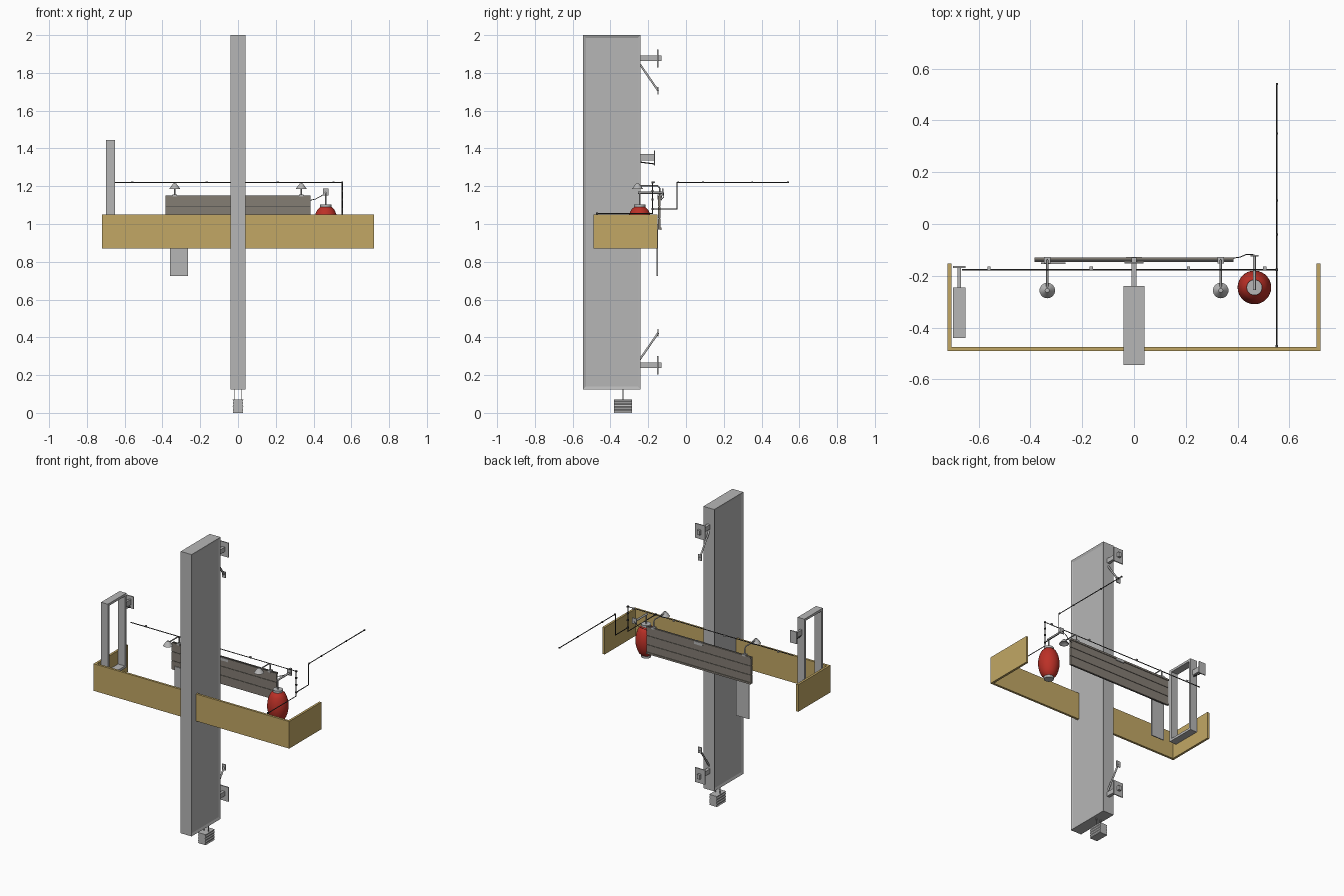
import bpy, bmesh, math
from mathutils import Vector

cube = bpy.data.objects.get("Cube")
if cube:
    bpy.data.objects.remove(cube, do_unlink=True)


def material(name, rgb):
    m = bpy.data.materials.new(name)
    m.use_nodes = True
    m.diffuse_color = (*rgb, 1)
    m.node_tree.nodes["Principled BSDF"].inputs["Base Color"].default_value = (*rgb, 1)
    return m


GREY = material("grey metal", (0.47, 0.47, 0.47))
GOLD = material("ochre board", (0.54, 0.39, 0.13))
BROWN = material("weathered wood", (0.23, 0.205, 0.175))
RED = material("lantern red", (0.50, 0.03, 0.02))
DARK = material("dark conduit", (0.05, 0.05, 0.05))


def finish(name, bm, mat, smooth=False):
    bmesh.ops.recalc_face_normals(bm, faces=bm.faces)
    me = bpy.data.meshes.new(name)
    bm.to_mesh(me)
    bm.free()
    me.materials.append(mat)
    ob = bpy.data.objects.new(name, me)
    bpy.context.collection.objects.link(ob)
    if smooth:
        bpy.ops.object.select_all(action='DESELECT')
        ob.select_set(True)
        bpy.context.view_layer.objects.active = ob
        bpy.ops.object.shade_smooth_by_angle(angle=math.radians(35))
    return ob


def box_mesh(x, y, z):
    """Box spanning the three (low, high) ranges."""
    bm = bmesh.new()
    bmesh.ops.create_cube(bm, size=1)
    for v in bm.verts:
        v.co = Vector([(a + b) / 2 + c * (b - a) for c, (a, b) in zip(v.co, (x, y, z))])
    return bm


def box(name, x, y, z, mat):
    return finish(name, box_mesh(x, y, z), mat)


def extrude(name, points, offset, mat):
    """Closed outline of 3D points extruded along an offset."""
    bm = bmesh.new()
    face = bm.faces.new([bm.verts.new(p) for p in points])
    new = bmesh.ops.extrude_face_region(bm, geom=[face])["geom"]
    bmesh.ops.translate(bm, vec=offset, verts=[g for g in new if isinstance(g, bmesh.types.BMVert)])
    return finish(name, bm, mat)


def pipe(name, points, radius, mat, sides=2):
    cu = bpy.data.curves.new(name, 'CURVE')
    cu.dimensions = '3D'
    cu.bevel_depth = radius
    cu.bevel_resolution = sides
    cu.use_fill_caps = True
    sp = cu.splines.new('POLY')
    sp.points.add(len(points) - 1)
    for p, co in zip(sp.points, points):
        p.co = (*co, 1)
    cu.materials.append(mat)
    ob = bpy.data.objects.new(name, cu)
    bpy.context.collection.objects.link(ob)
    return ob


def lathe(name, profile, x, y, mat, steps=24):
    """Spin a (radius, z) profile about a vertical axis."""
    bm = bmesh.new()
    vs = [bm.verts.new((x + r, y, z)) for r, z in profile]
    es = [bm.edges.new(pair) for pair in zip(vs, vs[1:])]
    bmesh.ops.spin(bm, geom=vs + es, cent=(x, y, 0), axis=(0, 0, 1),
                   angle=math.tau, steps=steps)
    bmesh.ops.remove_doubles(bm, verts=bm.verts, dist=1e-5)
    return finish(name, bm, mat, True)


# Tall blade sign with a recessed panel on each broad side
bm = box_mesh((-0.04, 0.04), (-0.545, -0.24), (0.125, 2))
bm.normal_update()
sides = [f for f in bm.faces if abs(f.normal.x) > 0.9]
bmesh.ops.inset_individual(bm, faces=sides, thickness=0.022)
for f in sides:
    for v in f.verts:
        v.co.x *= 0.85
finish("blade_sign", bm, GREY)

# Ribbed block hanging under the blade
teeth = [(0.028 - 0.004 * (i % 2), 0.07 * i / 8) for i in range(9)]
outline = [(r, -0.38, z) for r, z in teeth] + [(-r, -0.38, z) for r, z in reversed(teeth)]
extrude("hanging_block", outline, (0, 0.095, 0), GREY)
for x in (-0.017, 0.017):
    box("block_hanger", (x - 0.002, x + 0.002), (-0.335, -0.331), (0.065, 0.13), GREY)

# U-shaped fascia: front board with two returns
w, f, b, t = 0.72, -0.49, -0.152, 0.015
extrude("fascia", [(x, y, 0.87) for x, y in (
    (-w, b), (-w, f), (w, f), (w, b), (w - t, b), (w - t, f + t),
    (t - w, f + t), (t - w, b))], (0, 0, 0.18), GOLD)

# Plank sign board with back battens
plank = 0.06
for i in range(3):
    z = 0.97 + i * plank
    box("sign_plank", (-0.385, 0.385), (-0.147, -0.134), (z + 0.002, z + plank - 0.001), BROWN)
box("plank_backing", (-0.383, 0.383), (-0.144, -0.137), (0.97, 1.15), DARK)
for z in (0.975, 1.145):
    box("board_rail", (-0.385, 0.385), (-0.136, -0.13), (z - 0.006, z + 0.006), BROWN)
box("board_clip", (-0.03, 0.03), (-0.15, -0.128), (1.13, 1.149), GREY)

# Flat plate hanging below the board
box("hanging_plate", (-0.36, -0.265), (-0.155, -0.149), (0.725, 1.0), GREY)

# Gooseneck lamps
for x in (-0.335, 0.335):
    lathe("lamp_shade", [(0, 1.216), (0.008, 1.214), (0.03, 1.185), (0.027, 1.185), (0, 1.208)],
          x, -0.257, GREY)
    pipe("lamp_arm", [(x, -0.14, 1.14), (x, -0.14, 1.19), (x, -0.15, 1.203),
                      (x, -0.24, 1.203), (x, -0.257, 1.21)], 0.004, GREY)
    box("lamp_base", (x - 0.012, x + 0.012), (-0.152, -0.128), (1.145, 1.157), GREY)

# Lantern with caps and ribs
lx, ly = 0.465, -0.245
body = [(0.03 + 0.035 * math.sin(math.pi * i / 14) ** 0.6, 0.9 + 0.19 * i / 14) for i in range(15)]
lathe("lantern_body", [(0, 0.9)] + body + [(0, 1.09)], lx, ly, RED, 28)
for z in (0.885, 1.087):
    lathe("lantern_cap", [(0, z), (0.03, z), (0.03, z + 0.017), (0, z + 0.017)], lx, ly, GREY)
pipe("lantern_hanger", [(lx, ly, 1.1), (lx, ly, 1.165)], 0.004, GREY)
pipe("lantern_arm", [(lx, -0.255, 1.165), (lx, -0.122, 1.165)], 0.006, GREY)
box("lantern_wall_plate", (lx - 0.015, lx + 0.015), (-0.126, -0.12), (1.15, 1.187), GREY)
pipe("lantern_wire", [(0.38, -0.132, 1.125), (0.41, -0.128, 1.132), (0.435, -0.117, 1.145),
                      (lx, -0.119, 1.165)], 0.0018, DARK)

# Conduit runs with couplings
cx, cy, top = 0.552, -0.177, 1.22
pipe("conduit_main", [(-0.665, cy, top), (cx, cy, top), (cx, cy, 1.055), (cx, -0.475, 1.055)],
     0.003, DARK)
pipe("conduit_branch", [(cx, cy, 1.08), (cx, -0.048, 1.08), (cx, -0.048, top), (cx, 0.54, top)],
     0.003, DARK)


def coupling(x, y, z, s=0.005):
    box("conduit_coupling", (x - s, x + s), (y - s, y + s), (z - s, z + s), DARK)


for x in (-0.56, -0.165, 0.21, 0.505):
    box("conduit_clip", (x - 0.006, x + 0.006), (cy, cy + 0.013), (top - 0.004, top + 0.005), GREY)
for z in (1.08, 1.13, 1.175, top):
    coupling(cx, cy, z)
for y in (-0.04, 0.09, 0.35, 0.54):
    coupling(cx, y, top, 0.004)
coupling(cx, -0.472, 1.055)

# Open rectangular frame sign with its wall bracket
bm = box_mesh((-0.7, -0.65), (-0.44, -0.245), (0.95, 1.445))
bm.normal_update()
sides = [f for f in bm.faces if abs(f.normal.x) > 0.9]
bmesh.ops.inset_individual(bm, faces=sides, thickness=0.022)
bmesh.ops.bridge_loops(bm, edges=[e for f in sides for e in f.edges])
bmesh.ops.delete(bm, geom=sides, context='FACES_ONLY')
finish("frame_sign", bm, GREY)
box("frame_bracket", (-0.682, -0.668), (-0.245, -0.165), (1.335, 1.37), GREY)
box("frame_wall_plate", (-0.7, -0.65), (-0.17, -0.163), (1.31, 1.39), GREY)
pipe("frame_stay", [(-0.675, -0.245, 1.328), (-0.675, -0.168, 1.318)], 0.003, DARK)

# Blade wall brackets with diagonal braces, top and bottom
for z, d in ((1.877, -1), (0.252, 1)):
    box("blade_bracket", (-0.01, 0.01), (-0.245, -0.13), (z - 0.015, z + 0.015), GREY)
    box("bracket_plate", (-0.036, 0.036), (-0.153, -0.146), (z - 0.048, z + 0.048), GREY)
    pipe("bracket_brace", [(0, -0.245, z + d * 0.03), (0, -0.147, z + d * 0.172)], 0.006, GREY, 1)
    box("brace_foot", (-0.014, 0.014), (-0.15, -0.145),
        (z + d * 0.172 - 0.02, z + d * 0.172 + 0.02), GREY)
